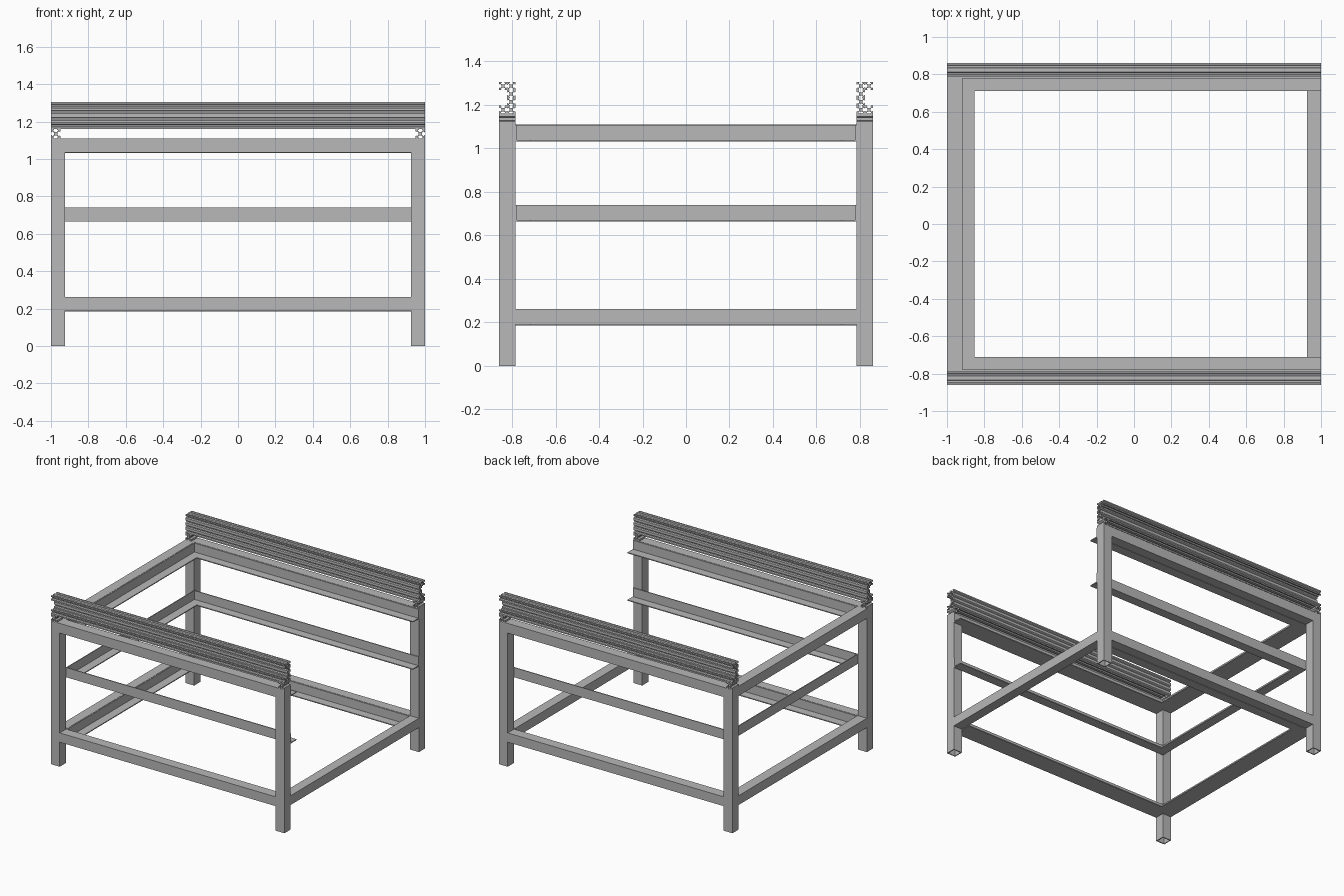
import bpy
import bmesh
from mathutils import Vector

cube = bpy.data.objects.get("Cube")
if cube:
    bpy.data.objects.remove(cube, do_unlink=True)

steel = bpy.data.materials.new("steel_grey")
steel.use_nodes = True
GREY = (0.48, 0.48, 0.48, 1)
steel.diffuse_color = GREY
steel.node_tree.nodes["Principled BSDF"].inputs["Base Color"].default_value = GREY

X, Y = 1.0, 0.86           # outer half sizes of the frame
T = 0.075                  # tube width
WALL = 0.007               # wall of tubes and angles
XI, YI = X - T, Y - T      # inner faces of the posts
TOP, BEAM, PEAK = 1.11, 1.16, 1.305


def finish(name, bm):
    bmesh.ops.recalc_face_normals(bm, faces=bm.faces)
    mesh = bpy.data.meshes.new(name)
    bm.to_mesh(mesh)
    bm.free()
    mesh.materials.append(steel)
    obj = bpy.data.objects.new(name, mesh)
    bpy.context.collection.objects.link(obj)
    return obj


def add_box(bm, lo, hi):
    """Add a box between two corners given in any order."""
    lo, hi = Vector(lo), Vector(hi)
    verts = bmesh.ops.create_cube(bm, size=1)["verts"]
    for v in verts:
        v.co = (lo + hi) / 2 + v.co * (hi - lo)


def box(name, lo, hi):
    bm = bmesh.new()
    add_box(bm, lo, hi)
    return finish(name, bm)


def prism(bm, loop, axis, start, end):
    """Extrude a closed (across, up) outline along x or y."""
    def place(p, t):
        return (t, p[0], p[1]) if axis == "x" else (p[0], t, p[1])
    face = bm.faces.new([bm.verts.new(place(p, start)) for p in loop])
    ext = bmesh.ops.extrude_face_region(bm, geom=[face])
    move = Vector(place((0, 0), end - start))
    for g in ext["geom"]:
        if isinstance(g, bmesh.types.BMVert):
            g.co += move


def slot_outline(cu, cv, wu, wv):
    """Outline of one slotted cell: core, diagonal arms and lipped corners."""
    half = [(0.4, 0.26), (0.66, 0.52), (0.82, 0.52), (0.82, 0.3), (1, 0.45)]
    quarter = half + [(1, 1)] + [(b, a) for a, b in reversed(half)]
    loop = []
    for _ in range(4):
        loop += quarter
        quarter = [(-b, a) for a, b in quarter]
    return [(cu + a * wu / 2, cv + b * wv / 2) for a, b in loop]


# Hollow corner posts
for sx, side in ((-1, "right"), (1, "left")):
    for sy, end in ((-1, "front"), (1, "back")):
        bm = bmesh.new()
        h = TOP - T
        add_box(bm, (sx * X, sy * Y, 0), (sx * (X - WALL), sy * YI, h))
        add_box(bm, (sx * XI, sy * Y, 0), (sx * (XI + WALL), sy * YI, h))
        add_box(bm, (sx * XI, sy * Y, 0), (sx * X, sy * (Y - WALL), h))
        add_box(bm, (sx * XI, sy * YI, 0), (sx * X, sy * (YI + WALL), h))
        finish(f"{end}_{side}_post", bm)

# Square tube rails
for sy, end in ((-1, "front"), (1, "back")):
    box(f"{end}_top_rail", (-X, sy * Y, TOP - T), (X, sy * YI, TOP))
    box(f"{end}_bottom_rail", (-XI, sy * Y, 0.19), (XI, sy * YI, 0.262))
box("right_top_rail", (-X, -YI, TOP - T), (-XI, YI, TOP))
for sx, side in ((-1, "right"), (1, "left")):
    box(f"{side}_bottom_rail", (sx * X, -YI, 0.19), (sx * XI, YI, 0.262))

# Angle irons on the inner faces, flange at the bottom pointing inward
FL = 0.073
for level, z0, z1, xe in (("bottom", 0.186, 0.26, XI),
                          ("middle", 0.665, 0.74, X),
                          ("top", 1.032, 1.108, X)):
    for sy, end in ((-1, "front"), (1, "back")):
        bm = bmesh.new()
        add_box(bm, (-XI, sy * YI, z0), (xe, sy * (YI - WALL), z1))
        add_box(bm, (-XI, sy * YI, z0), (xe, sy * (YI - FL), z0 + WALL))
        finish(f"{end}_{level}_angle", bm)
    bm = bmesh.new()
    add_box(bm, (-XI, -YI, z0), (-XI + WALL, YI, z1))
    add_box(bm, (-XI, -YI, z0), (-XI + FL, YI, z0 + WALL))
    finish(f"right_{level}_angle", bm)

# Channel shaped slotted beams: inner column of four cells, outer cells at the ends
cw, ch = T / 2, (PEAK - BEAM) / 4
for sy, end in ((-1, "front"), (1, "back")):
    bm = bmesh.new()
    for col, rows in ((0, range(4)), (1, (0, 3))):
        for row in rows:
            cy = sy * (YI + cw * (col + 0.5))
            cz = BEAM + ch * (row + 0.5)
            prism(bm, slot_outline(cy, cz, cw, ch), "x", -X, X)
    finish(f"{end}_slotted_beam", bm)

# Short slotted spacers between the frame and the beams
S = BEAM - TOP
for sx, side in ((-1, "right"), (1, "left")):
    for sy, end in ((-1, "front"), (1, "back")):
        bm = bmesh.new()
        prism(bm, slot_outline(sx * (X - S / 2), TOP + S / 2, S, S), "y", sy * Y, sy * YI)
        finish(f"{end}_{side}_spacer", bm)
